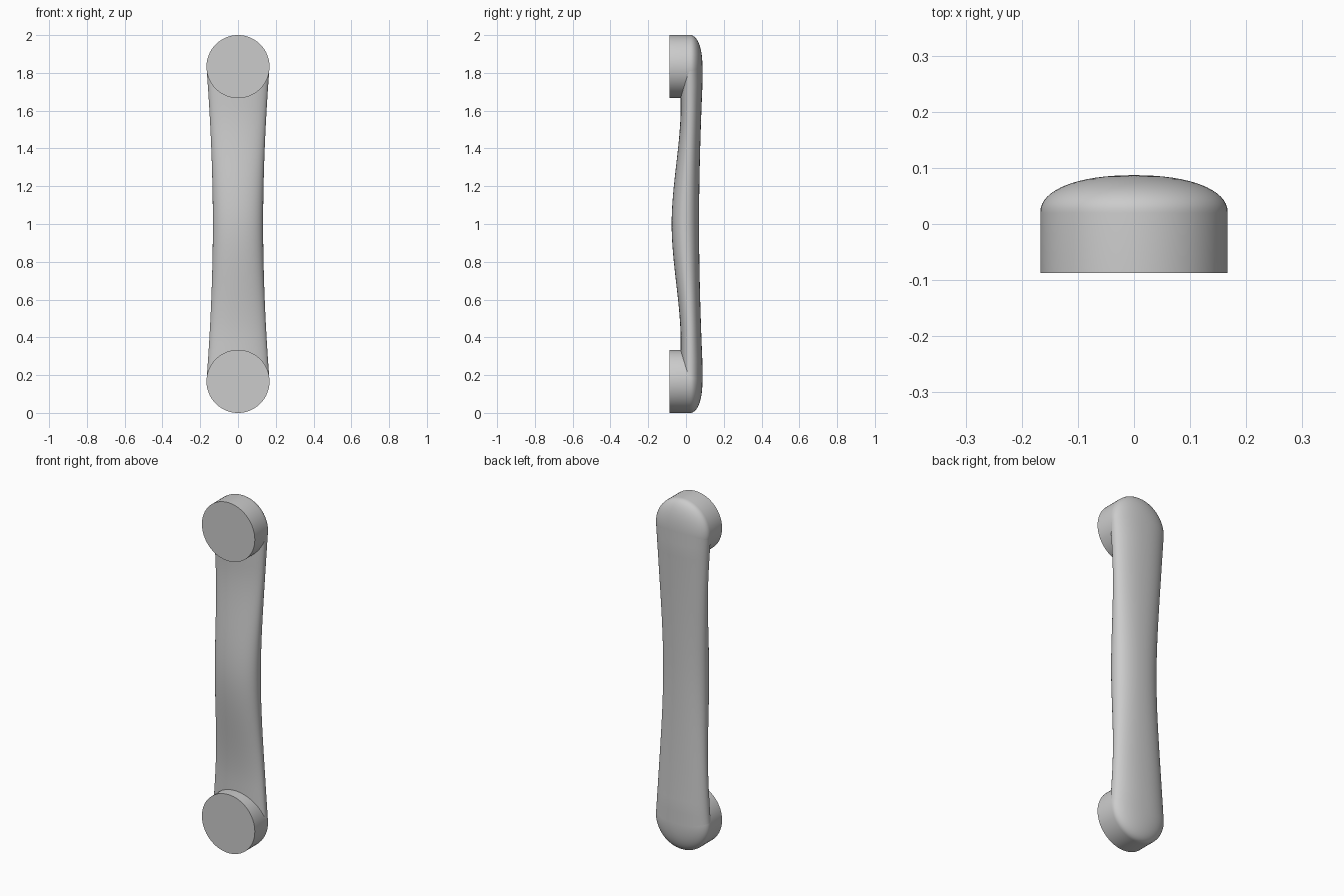
import bpy, bmesh, math

if "Cube" in bpy.data.objects:
    bpy.data.objects.remove(bpy.data.objects["Cube"], do_unlink=True)

grey = bpy.data.materials.new("satin grey")
grey.use_nodes = True
COLOUR = (0.6, 0.6, 0.6, 1)
grey.diffuse_color = COLOUR
grey.node_tree.nodes["Principled BSDF"].inputs["Base Color"].default_value = COLOUR

R = 0.167            # mount radius
FRONT, BACK = -0.087, 0.087
RIM = 0.02           # where the rounded back begins
SIDES = 64


def power(v, p):
    return math.copysign(abs(v) ** (2 / p), v)


def loft(name, rings, cap_start, cap_end):
    """Skin a list of closed rings into one smooth object."""
    bm = bmesh.new()
    rows = [[bm.verts.new(p) for p in ring] for ring in rings]
    for a, b in zip(rows, rows[1:]):
        n = len(a)
        for i in range(n):
            bm.faces.new((a[i], a[(i + 1) % n], b[(i + 1) % n], b[i]))
    if cap_start:
        bm.faces.new(rows[0])
    if cap_end:
        bm.faces.new(rows[-1])
    bmesh.ops.recalc_face_normals(bm, faces=bm.faces)
    mesh = bpy.data.meshes.new(name)
    bm.to_mesh(mesh)
    bm.free()
    mesh.materials.append(grey)
    obj = bpy.data.objects.new(name, mesh)
    bpy.context.collection.objects.link(obj)
    bpy.ops.object.select_all(action="DESELECT")
    obj.select_set(True)
    bpy.context.view_layer.objects.active = obj
    bpy.ops.object.shade_smooth_by_angle(angle=math.radians(40))
    return obj


# Round mounts: flat disc in front, soft dome behind
def mount(name, z):
    profile = [(R, FRONT)]
    for i in range(17):
        a = math.pi / 2 * i / 16
        profile.append((max(R * power(math.cos(a), 2.2), 0.002),
                        RIM + (BACK - RIM) * power(math.sin(a), 2.2)))
    rings = [[(r * math.cos(math.tau * k / SIDES), y, z + r * math.sin(math.tau * k / SIDES))
              for k in range(SIDES)] for r, y in profile]
    loft(name, rings, True, True)


mount("lower_mount", R)
mount("upper_mount", 2 - R)


# Grip: waisted bar whose front bows outward at mid height
def grip_ring(z):
    t = abs(z - 1) / (1 - R)
    s = min(t / 0.75, 1)
    s = s * s * (3 - 2 * s)
    width = 0.133 + (R - 0.133) * t ** 1.9
    front = -0.076 + 0.048 * s
    back = 0.069 + (BACK - 0.069) * min(1, 1.3 * t * t) ** 0.9
    mid = RIM * s
    ring = []
    for k in range(SIDES):
        a = math.tau * k / SIDES
        c, d = math.cos(a), math.sin(a)
        depth = back - mid if d > 0 else mid - front
        ring.append((width * power(c, 2.2), mid + depth * power(d, 2.2), z))
    return ring


STEPS = 48
loft("grip", [grip_ring(R + (2 - 2 * R) * i / STEPS) for i in range(STEPS + 1)], True, True)
